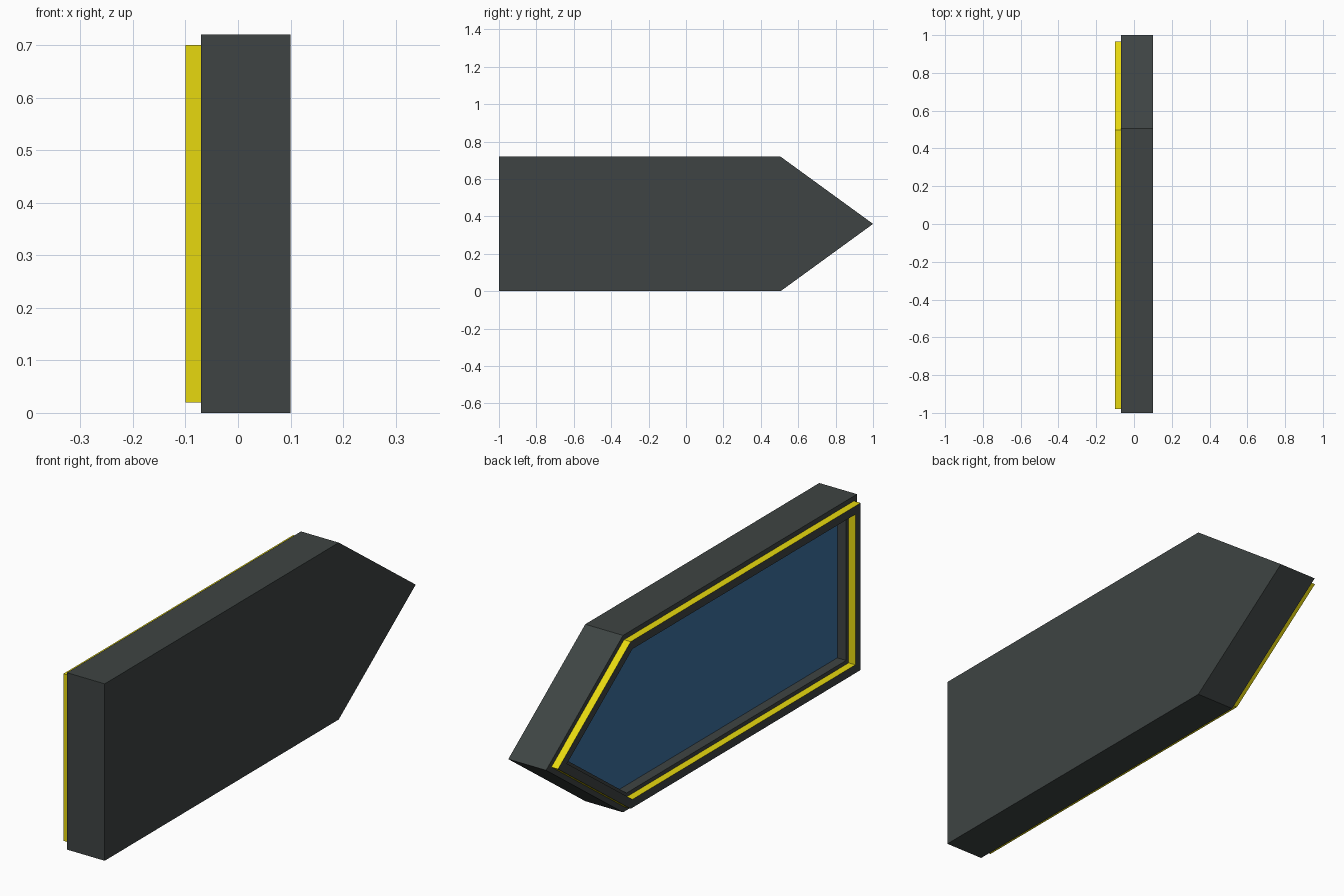
import bpy, bmesh
from math import sqrt

if "Cube" in bpy.data.objects:
    bpy.data.objects.remove(bpy.data.objects["Cube"])

SLOPE = 0.36 / 0.495
L = sqrt(1 + SLOPE ** 2)


def outline(d):
    """Pointed plaque outline (y, z), inset evenly by d."""
    tip = 1 - d * L / SLOPE
    corner = tip - (0.36 - d) / SLOPE
    return [(-1 + d, d), (corner, d), (tip, 0.36), (corner, 0.72 - d), (-1 + d, 0.72 - d)]


def material(name, srgb):
    m = bpy.data.materials.new(name)
    m.diffuse_color = [((c / 255 + 0.055) / 1.055) ** 2.4 for c in srgb] + [1]
    m.use_nodes = True
    m.node_tree.nodes["Principled BSDF"].inputs["Base Color"].default_value = m.diffuse_color
    return m


charcoal = material("charcoal", (62, 68, 67))
yellow = material("yellow", (232, 217, 15))
blue = material("blue", (60, 113, 161))


def build(name, rings, mats, rule, cap_start=False, cap_end=False):
    """Loft through (inset, x) rings; rule(face) picks the material index."""
    bm = bmesh.new()
    loops = [[bm.verts.new((x, y, z)) for y, z in outline(d)] for d, x in rings]
    for a, b in zip(loops, loops[1:]):
        for i in range(5):
            j = (i + 1) % 5
            bm.faces.new((a[i], a[j], b[j], b[i]))
    if cap_start:
        bm.faces.new(loops[0])
    if cap_end:
        bm.faces.new(loops[-1])
    bmesh.ops.remove_doubles(bm, verts=bm.verts, dist=1e-5)
    bmesh.ops.recalc_face_normals(bm, faces=bm.faces)
    for f in bm.faces:
        f.material_index = rule(f)
    me = bpy.data.meshes.new(name)
    bm.to_mesh(me)
    bm.free()
    for m in mats:
        me.materials.append(m)
    bpy.context.collection.objects.link(bpy.data.objects.new(name, me))


# Body: solid back, front rim and recess with a blue floor
build("sign_body", [(0, 0.1), (0, -0.07), (0.07, -0.07), (0.07, -0.03)],
      [charcoal, blue], lambda f: int(abs(f.calc_center_median().x + 0.03) < 0.001),
      True, True)

# Raised trim: yellow side walls with a charcoal face
build("raised_trim", [(0.02, -0.07), (0.02, -0.1), (0.054, -0.1), (0.054, -0.07), (0.02, -0.07)],
      [charcoal, yellow], lambda f: int(abs(f.normal.x) < 0.5))
